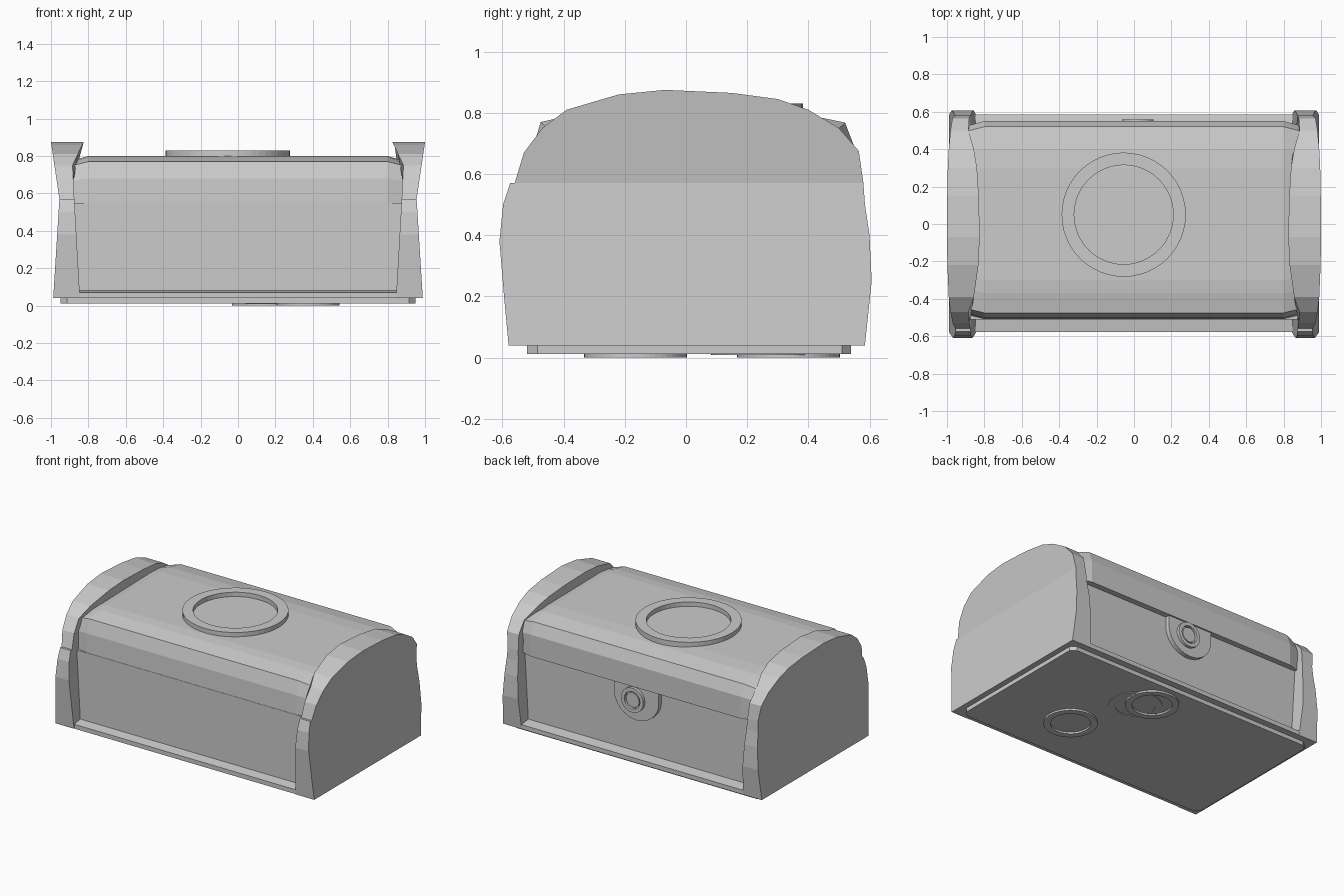
import bpy, bmesh
from math import sin, cos, pi

if "Cube" in bpy.data.objects:
    bpy.data.objects.remove(bpy.data.objects["Cube"])


def make(name, bm):
    bmesh.ops.recalc_face_normals(bm, faces=bm.faces)
    me = bpy.data.meshes.new(name)
    bm.to_mesh(me)
    bm.free()
    ob = bpy.data.objects.new(name, me)
    bpy.context.collection.objects.link(ob)
    return ob


def loft(name, sections):
    """Skin closed sections of equal point count and close both ends."""
    bm = bmesh.new()
    rows = [[bm.verts.new(p) for p in s] for s in sections]
    n = len(rows[0])
    for a, b in zip(rows, rows[1:]):
        for i in range(n):
            j = (i + 1) % n
            bm.faces.new((a[i], a[j], b[j], b[i]))
    bm.faces.new(rows[0])
    bm.faces.new(rows[-1])
    return make(name, bm)


def ring(name, centre, r_out, r_in, height, axis='Z', n=48):
    """Flat-topped ring rising from centre along +Z or +Y."""
    bm = bmesh.new()
    loops = []
    for r, h in ((r_out, 0), (r_out, height), (r_in, height), (r_in, 0)):
        loop = []
        for i in range(n):
            u, v = r * cos(2 * pi * i / n), r * sin(2 * pi * i / n)
            off = (u, v, h) if axis == 'Z' else (u, h, v)
            loop.append(bm.verts.new([c + o for c, o in zip(centre, off)]))
        loops.append(loop)
    for k in range(4):
        a, b = loops[k], loops[(k + 1) % 4]
        for i in range(n):
            j = (i + 1) % n
            bm.faces.new((a[i], a[j], b[j], b[i]))
    return make(name, bm)


def interp(z, table):
    for (z0, x0), (z1, x1) in zip(table, table[1:]):
        if z <= z1:
            return x0 + (x1 - x0) * (z - z0) / (z1 - z0)
    return table[-1][1]


# End caps: bulging lower part and arched lid part, thickness varying with height
lower = [(-.58, .04), (-.595, .2), (-.61, .38), (-.598, .5), (-.575, .57),
         (.58, .57), (.585, .5), (.6, .4), (.607, .25), (.585, .04)]
upper = [(-.56, .57), (-.53, .67), (-.47, .75), (-.39, .81), (-.22, .86),
         (-.07, .875), (.15, .865), (.3, .845), (.4, .81), (.5, .75),
         (.565, .675), (.58, .57)]
outer = [(.04, .988), (.57, .955), (.875, 1.0)]
inner = [(.04, .845), (.57, .875), (.75, .885), (.875, .825)]
for side, s in (("left", -1), ("right", 1)):
    for part, prof in (("body_end", lower), ("lid_end", upper)):
        loft(f"{side}_{part}",
             [[(s * interp(z, t), y, z) for y, z in prof] for t in (inner, outer)])

# Body between the caps, with a foot ledge front and back
body = [(-.577, .04), (-.577, .07), (-.51, .08), (-.51, .55),
        (.51, .55), (.51, .08), (.585, .07), (.585, .04)]
loft("body", [[(x, y, z) for y, z in body] for x in (-.92, .92)])

# Lid: nearly flat top, rounded shoulders, dropped ends and a lip at the back
lid = [(-.508, .55), (-.502, .68), (-.475, .77), (-.37, .793), (-.3, .8),
       (.3, .8), (.4, .793), (.52, .768), (.55, .69), (.55, .54)]
loft("lid", [[(x, y * k, .55 + (z - .55) * d) for y, z in lid]
             for x, k, d in ((-.94, .93, .84), (-.8, 1, 1), (.8, 1, 1), (.94, .93, .84))])

# Base slab with clipped corners
plan = [(.95, -.485), (.95, .51), (.915, .54), (-.915, .54),
        (-.95, .51), (-.95, -.485), (-.915, -.52), (.915, -.52)]
loft("base_slab", [[(x, y, z) for x, y in plan] for z in (.012, .045)])

# Raised ring on the lid and rings under the base
ring("lid_ring", (-.055, .05, .79), .332, .265, .04)
ring("foot_ring_a", (.375, -.165, 0), .168, .125, .02)
ring("foot_ring_b", (.135, .335, 0), .168, .125, .02)
ring("foot_ring_c", (.2, .25, .008), .168, .125, .01)

# Clasp on the back: half-round plate with a ring and a button
arc = [(.17 * cos(pi * i / 16), .47 - .16 * sin(pi * i / 16)) for i in range(17)]
plate = [(.17, .56)] + arc + [(-.17, .56)]
loft("clasp_plate", [[(x, y, z) for x, z in plate] for y in (.5, .54)])
ring("clasp_ring", (.02, .535, .45), .085, .06, .025, 'Y', 24)
ring("clasp_button", (.02, .535, .45), .05, .001, .02, 'Y', 24)
